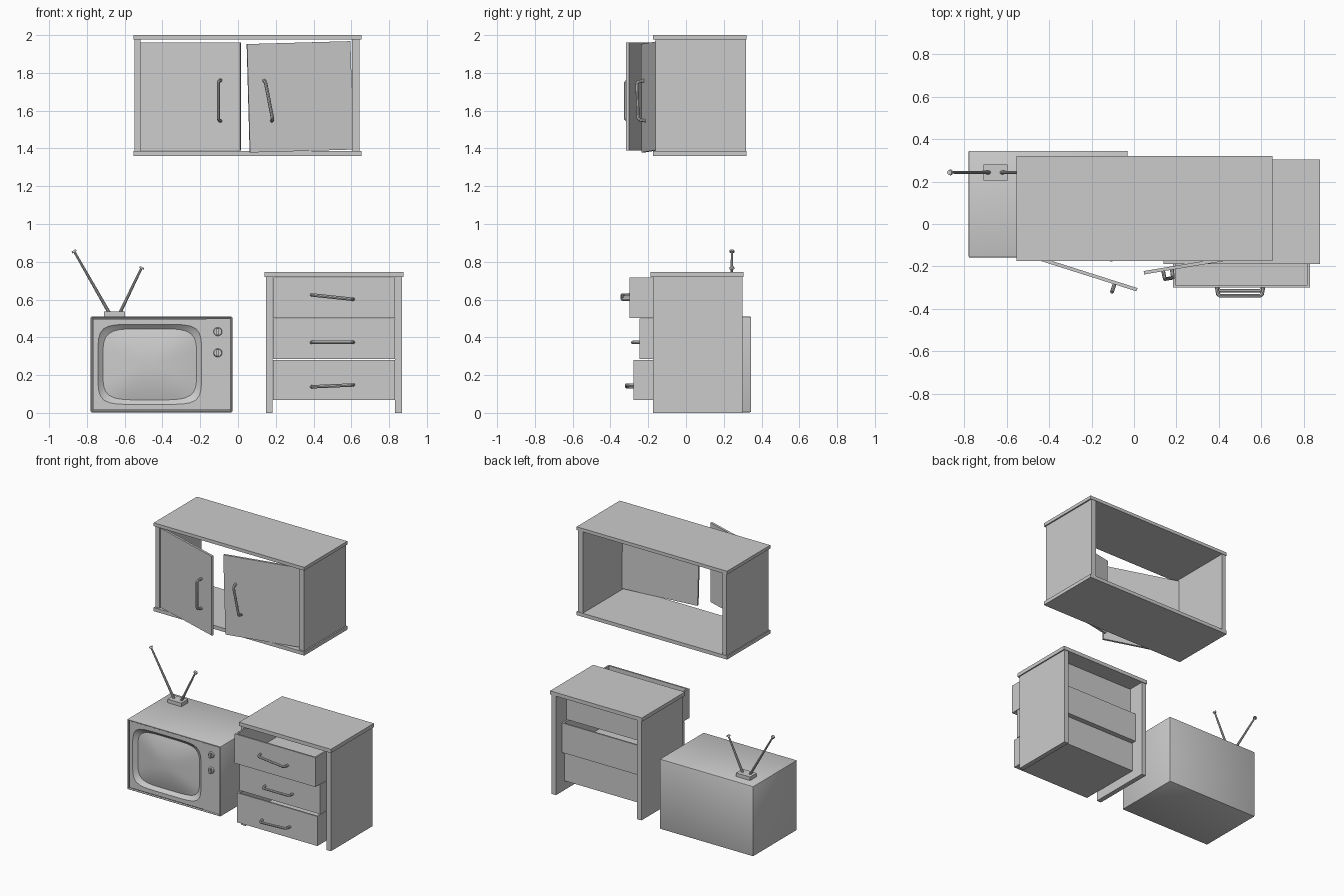
import bpy, bmesh, math
from mathutils import Matrix, Vector

if "Cube" in bpy.data.objects:
    bpy.data.objects.remove(bpy.data.objects["Cube"])


def add_mesh(name, bm, matrix=Matrix(), smooth=False):
    bmesh.ops.recalc_face_normals(bm, faces=bm.faces)
    me = bpy.data.meshes.new(name)
    bm.to_mesh(me)
    bm.free()
    ob = bpy.data.objects.new(name, me)
    bpy.context.collection.objects.link(ob)
    ob.matrix_world = matrix
    if smooth:
        bpy.ops.object.select_all(action='DESELECT')
        ob.select_set(True)
        bpy.context.view_layer.objects.active = ob
        bpy.ops.object.shade_smooth_by_angle(angle=math.radians(35))
    return ob


def cube(bm, x, y, z):
    size = [b - a for a, b in (x, y, z)]
    mid = [(a + b) / 2 for a, b in (x, y, z)]
    return bmesh.ops.create_cube(bm, size=1, matrix=Matrix.Translation(mid) @ Matrix.Diagonal((*size, 1)))


def box(name, x, y, z, matrix=Matrix()):
    bm = bmesh.new()
    cube(bm, x, y, z)
    return add_mesh(name, bm, matrix)


def cone(name, a, b, r1, r2, sides=12):
    a, b = Vector(a), Vector(b)
    bm = bmesh.new()
    rot = (b - a).to_track_quat('Z', 'Y').to_matrix().to_4x4()
    bmesh.ops.create_cone(bm, cap_ends=True, segments=sides, radius1=r1, radius2=r2,
                          depth=(b - a).length, matrix=Matrix.Translation((a + b) / 2) @ rot)
    return add_mesh(name, bm, smooth=True)


def turn(axis, degrees):
    return Matrix.Rotation(math.radians(degrees), 4, axis)


def handle(name, length, matrix):
    # bent bar, swept along a short path that leaves the surface towards -y
    h, r, out = length / 2 - 0.009, 0.009, 0.038
    half = [(h, 0.004), (h - 0.006, -out + 0.008), (h - 0.015, -out)]
    path = [(-x, y) for x, y in half] + half[::-1]
    cu = bpy.data.curves.new(name, 'CURVE')
    cu.dimensions = '3D'
    cu.bevel_depth, cu.bevel_resolution, cu.use_fill_caps = r, 2, True
    sp = cu.splines.new('POLY')
    sp.points.add(len(path) - 1)
    for p, (x, y) in zip(sp.points, path):
        p.co = (x, y, 0, 1)
    ob = bpy.data.objects.new(name, cu)
    bpy.context.collection.objects.link(ob)
    ob.matrix_world = matrix
    bpy.ops.object.select_all(action='DESELECT')
    ob.select_set(True)
    bpy.context.view_layer.objects.active = ob
    bpy.ops.object.convert(target='MESH')
    bpy.ops.object.shade_smooth_by_angle(angle=math.radians(35))


# Wall cabinet carcass, open at the back
box("wall_cabinet_top", (-0.553, 0.653), (-0.175, 0.32), (1.976, 2.0))
box("wall_cabinet_bottom", (-0.553, 0.653), (-0.175, 0.32), (1.36, 1.386))
box("wall_cabinet_left_side", (-0.547, -0.515), (-0.162, 0.317), (1.386, 1.976))
box("wall_cabinet_right_side", (0.604, 0.643), (-0.162, 0.317), (1.386, 1.976))

# Wall cabinet doors: ajar, the right one sagging
left = Matrix.Translation((-0.515, -0.142, 1.675)) @ turn('Z', -17.6)
right = Matrix.Translation((0.602, -0.137, 1.681)) @ turn('Z', 9.5) @ turn('Y', -1.6)
box("left_door", (0, 0.555), (-0.008, 0.008), (-0.287, 0.287), left)
box("right_door", (-0.555, 0), (-0.008, 0.008), (-0.287, 0.287), right)
handle("left_door_handle", 0.235, left @ Matrix.Translation((0.446, -0.008, -0.022)) @ turn('Y', 90))
handle("right_door_handle", 0.235, right @ Matrix.Translation((-0.452, -0.008, -0.016)) @ turn('Y', 80.5))

# Drawer unit carcass
box("drawer_unit_top", (0.14, 0.876), (-0.188, 0.305), (0.719, 0.746))
box("drawer_unit_left_side", (0.147, 0.182), (-0.175, 0.3), (0, 0.719))
box("drawer_unit_right_side", (0.832, 0.867), (-0.175, 0.3), (0, 0.719))

# Drawers: open-topped boxes pulled out by different amounts
drawers = [("bottom", -0.277, 0.067, 0.281, 0.143, -2.5),
           ("middle", -0.245, 0.285, 0.499, 0.373, 0),
           ("top", -0.3, 0.503, 0.716, 0.613, 6)]
for label, y, z0, z1, hz, tilt in drawers:
    bm = bmesh.new()
    cube(bm, (0.184, 0.83), (y, y + 0.48), (z0, z1))
    top = max(bm.faces, key=lambda f: f.calc_center_median().z)
    bmesh.ops.inset_region(bm, faces=[top], thickness=0.016)
    floor = bmesh.ops.extrude_face_region(bm, geom=[top])
    verts = [v for v in floor['geom'] if isinstance(v, bmesh.types.BMVert)]
    bmesh.ops.translate(bm, verts=verts, vec=(0, 0, z0 - z1 + 0.016))
    if top.is_valid:
        bm.faces.remove(top)
    add_mesh(label + "_drawer", bm)
    handle(label + "_drawer_handle", 0.24, Matrix.Translation((0.5, y, hz)) @ turn('Y', tilt))

# Television shell with a recessed front
bm = bmesh.new()
cube(bm, (-0.78, -0.03), (-0.158, 0.345), (0.003, 0.51))
bmesh.ops.bevel(bm, geom=bm.edges[:], offset=0.006, segments=2, profile=0.5, affect='EDGES')
front = min(bm.faces, key=lambda f: f.calc_center_median().y)
bmesh.ops.inset_region(bm, faces=[front], thickness=0.006, depth=-0.01)
bm.faces.remove(front)
add_mesh("tv_shell", bm, smooth=True)

# Television screen panel: rectangle, funnel bezel and bulging glass as nested rings
N, PY = 64, -0.148
bm = bmesh.new()


def ring(cx, cz, w, h, y, power):
    verts = []
    for i in range(N):
        c, s = math.cos(math.tau * i / N), math.sin(math.tau * i / N)
        if power:
            k = (abs(c) ** power + abs(s) ** power) ** (1 / power)
        else:
            k = max(abs(c), abs(s))
        verts.append(bm.verts.new((cx + w * c / k, y, cz + h * s / k)))
    return verts


cx, cz = -0.467, 0.257
rings = [ring(-0.467, 0.2565, 0.301, 0.2415, PY, 0),
         ring(cx, cz, 0.274, 0.212, PY, 6),
         ring(cx, cz, 0.268, 0.206, PY + 0.006, 6),
         ring(cx, cz, 0.248, 0.188, PY + 0.022, 5)]
for s in (0.85, 0.65, 0.4, 0.2):
    rings.append(ring(cx, cz, 0.248 * s, 0.188 * s, PY + 0.022 - 0.03 * (1 - s * s), 2 + 3 * s))
for a, b in zip(rings, rings[1:]):
    for i in range(N):
        j = (i + 1) % N
        bm.faces.new((a[i], a[j], b[j], b[i]))
bm.faces.new(rings[-1])
panel = add_mesh("tv_screen_panel", bm, smooth=True)
# an open sheet: make sure it faces forward
if sum(p.normal.y * p.area for p in panel.data.polygons) > 0:
    panel.data.flip_normals()

# Television control panel and knobs
box("tv_control_panel", (-0.166, -0.041), (PY - 0.003, PY + 0.02), (0.014, 0.499))
for label, z in (("upper", 0.43), ("lower", 0.318)):
    cone(label + "_knob", (-0.107, PY, z), (-0.107, PY - 0.012, z), 0.024, 0.02, 20)
    box(label + "_knob_grip", (-0.113, -0.101), (PY - 0.028, PY - 0.01), (z - 0.017, z + 0.017))

# Antenna
box("antenna_base", (-0.71, -0.597), (0.205, 0.28), (0.508, 0.536))
for label, base, tip in (("left", (-0.682, 0.243, 0.53), (-0.868, 0.243, 0.856)),
                         ("right", (-0.625, 0.243, 0.53), (-0.51, 0.243, 0.768))):
    cone(label + "_antenna_rod", base, tip, 0.009, 0.006, 10)
    d = (Vector(tip) - Vector(base)).normalized() * 0.005
    cone(label + "_antenna_tip", Vector(tip) - d, Vector(tip) + d, 0.014, 0.012, 12)
